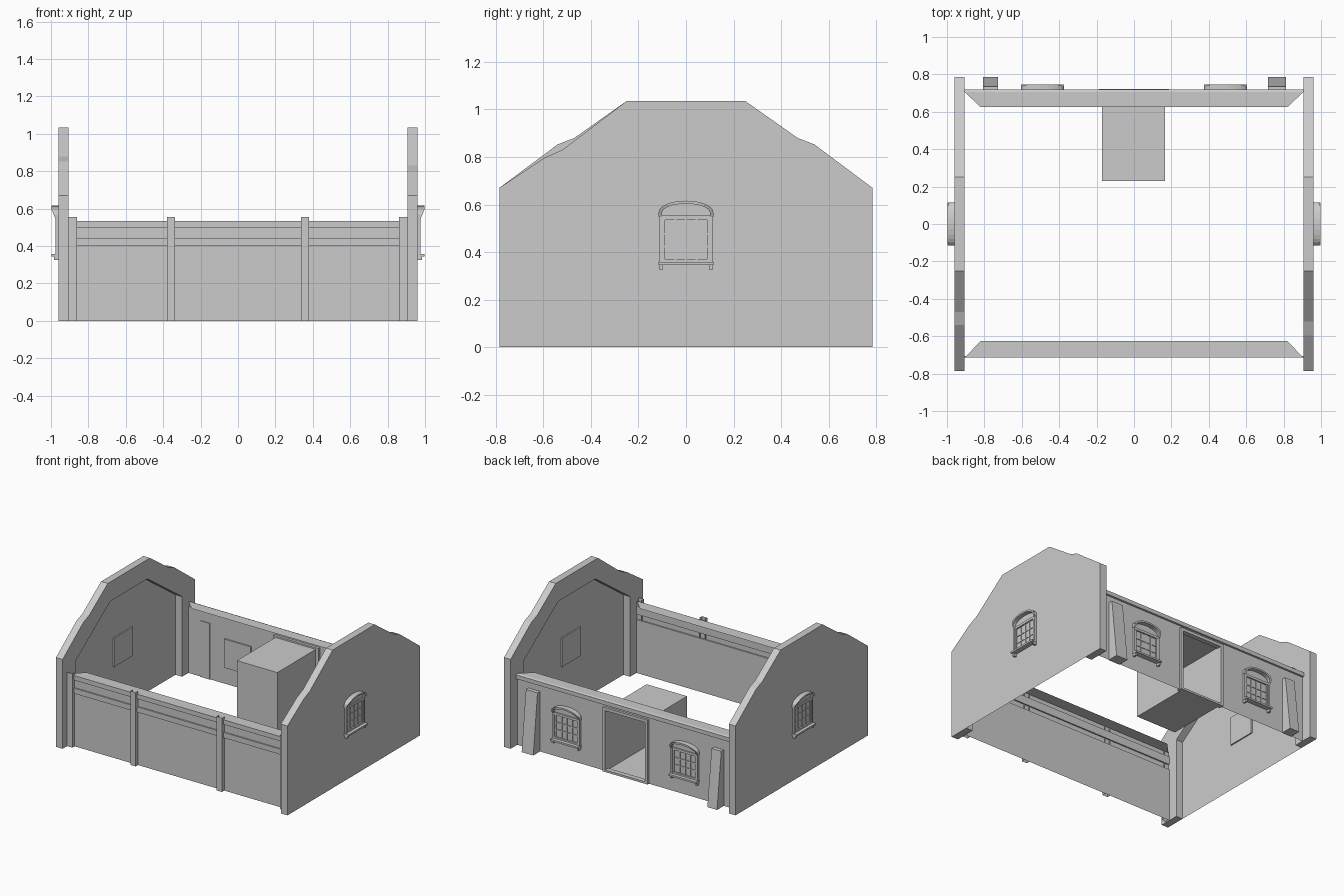
import bpy, bmesh, math
from mathutils import Matrix

if "Cube" in bpy.data.objects:
    bpy.data.objects.remove(bpy.data.objects["Cube"])


def mesh(name, verts, faces, mat=None):
    bm = bmesh.new()
    vs = [bm.verts.new(v) for v in verts]
    for f in faces:
        bm.faces.new([vs[i] for i in f])
    if mat:
        bm.transform(mat)
    bmesh.ops.recalc_face_normals(bm, faces=bm.faces)
    me = bpy.data.meshes.new(name)
    bm.to_mesh(me)
    bm.free()
    ob = bpy.data.objects.new(name, me)
    bpy.context.collection.objects.link(ob)
    return ob


def box(name, x0, x1, y0, y1, z0, z1, mat=None):
    v = [(x, y, z) for x in (x0, x1) for y in (y0, y1) for z in (z0, z1)]
    f = [(0, 1, 3, 2), (4, 6, 7, 5), (0, 4, 5, 1), (2, 3, 7, 6), (0, 2, 6, 4), (1, 5, 7, 3)]
    return mesh(name, v, f, mat)


def gable(name, s, kink):
    # solid rim with a thin outer skin, open recess towards the inside
    outer = [(-.785, 0), (-.785, .67)] + kink + [(-.25, 1.035), (.25, 1.035),
             (.47, .88), (.54, .853), (.785, .67), (.785, 0)]
    inner = [(.63, 0), (.63, .6), (.22, .89), (-.22, .89), (-.63, .6), (-.63, 0)]
    loop = outer + inner
    n, m = len(loop), len(outer)
    v = [(s * .96, y, z) for y, z in loop] + [(s * .905, y, z) for y, z in loop]
    f = [tuple(range(m)), tuple(range(n, 2 * n))]
    f += [(i, (i + 1) % n, n + (i + 1) % n, n + i) for i in range(n)]
    mesh(name, v, [q for q in f if q[:2] != (m - 1, 0)])


def window(name, mat, depth):
    # local frame: x along the wall, y outwards, z up (wall surface at y = 0)
    def b(part, *a):
        box(name + "_" + part, *a, mat)
    b("inner_panel", -.11, .11, -.012, -.002, .345, .56)
    b("glass", -.09, .09, .001, .003, .36, .55)
    b("sill", -.115, .115, 0, depth, .345, .358)
    b("sill_rail", -.1, .1, 0, .014, .358, .37)
    b("transom", -.1, .1, 0, .014, .535, .553)
    for s in (-1, 1):
        b("bracket", s * .112, s * .098, 0, depth * .65, .325, .345)
        b("jamb", s * .112, s * .1, 0, .016, .358, .56)
        b("stile", s * .1, s * .088, 0, .012, .358, .553)
    for x in (-.044, 0, .044):
        b("vertical_bar", x - .004, x + .004, 0, .008, .37, .535)
    for z in (.423, .477):
        b("cross_bar", -.09, .09, 0, .008, z - .004, z + .004)
    # arched hood and the panel below it
    n = 12
    out = [(-.115, .548)] + [(.115 * math.sin(t), .568 + .048 * math.cos(t)) for t in
           [-math.pi / 2 + math.pi * i / n for i in range(n + 1)]] + [(.115, .548)]
    inn = [(x * .88, .548 + (z - .548) * .82) for x, z in out]
    k = len(out)
    v = []
    for d in (0, 1):
        for ring in (out, inn):
            v += [(x, d * depth * min(1, .45 + (z - .548) * 11), z) for x, z in ring]
    f = []
    for i in range(k - 1):
        j = i + 1
        f += [(i, j, 2 * k + j, 2 * k + i), (k + i, k + j, 3 * k + j, 3 * k + i),
              (2 * k + i, 2 * k + j, 3 * k + j, 3 * k + i), (i, j, k + j, k + i)]
    for i in (0, k - 1):
        f.append((i, k + i, 3 * k + i, 2 * k + i))
    mesh(name + "_hood", v, f, mat)
    mesh(name + "_arch_panel", [(x, .006, z) for x, z in inn], [tuple(range(k))], mat)


def sheet(name, rows, x0, x1, sy, mitre=True):
    # open wall skin from a (y, z) profile, last row drawn in to mitre the ledge
    v = []
    for i, (y, z) in enumerate(rows):
        m = .085 if mitre and i == len(rows) - 1 else 0
        v += [(x0 + m, sy * y, z), (x1 - m, sy * y, z)]
    mesh(name, v, [(2 * i, 2 * i + 1, 2 * i + 3, 2 * i + 2) for i in range(len(rows) - 1)])


# gable end walls
gable("left_gable", -1, [(-.54, .853), (-.47, .88)])
gable("right_gable", 1, [(-.595, .797), (-.52, .83)])

# front wall with rails, ledge and hollow posts
sheet("front_wall", [(.705, 0), (.705, .40), (.715, .40), (.715, .44), (.705, .44), (.705, .50),
                     (.715, .50), (.715, .535), (.625, .535)], -.905, .905, -1)
for x in (-.883, -.358, .358, .883):
    v = [(x + a, y, z) for z in (0, .555) for a, y in
         ((-.022, -.705), (-.022, -.732), (.022, -.732), (.022, -.705))]
    mesh("front_post", v, [(i, i + 1, i + 5, i + 4) for i in range(3)])

# back wall around the doorway
for s in (-1, 1):
    a, b = sorted((s * .17, s * .905))
    sheet("back_wall_side", [(.705, 0), (.705, .46)], a, b, 1, False)
sheet("back_wall_top", [(.705, .46), (.705, .50), (.72, .50), (.72, .53), (.705, .535), (.625, .535)],
      -.905, .905, 1)

# entry passage, open towards the back
v = [(x, y, z) for x in (-.17, .165) for y in (.23, .705) for z in (.005, .47)]
mesh("entry_passage", v, [(0, 1, 3, 2), (4, 6, 7, 5), (0, 4, 5, 1), (0, 2, 6, 4), (1, 5, 7, 3)])
for s in (-1, 1):
    box("door_jamb", s * .165, s * .187, .685, .722, 0, .48)
box("door_lintel", -.187, .187, .685, .722, .46, .482)
box("door_threshold", -.187, .187, .685, .722, 0, .015)

# sloping buttresses
for x0, x1, h in ((-.807, -.727, .42), (.717, .813, .45)):
    prof = [(.7, 0), (.785, 0), (.735, h), (.7, h)]
    v = [(x, y, z) for x in (x0, x1) for y, z in prof]
    mesh("buttress", v, [(0, 1, 2, 3), (4, 5, 6, 7)] +
         [(i, (i + 1) % 4, 4 + (i + 1) % 4, 4 + i) for i in range(4)])

# windows
for s, side in ((-1, "left"), (1, "right")):
    window(side + "_gable_window", Matrix.Translation((s * .96, 0, 0)) @
           Matrix.Rotation(-s * math.pi / 2, 4, 'Z'), .038)
    window("back_window_" + side, Matrix.Translation((s * .49, .705, -.22)), .04)
